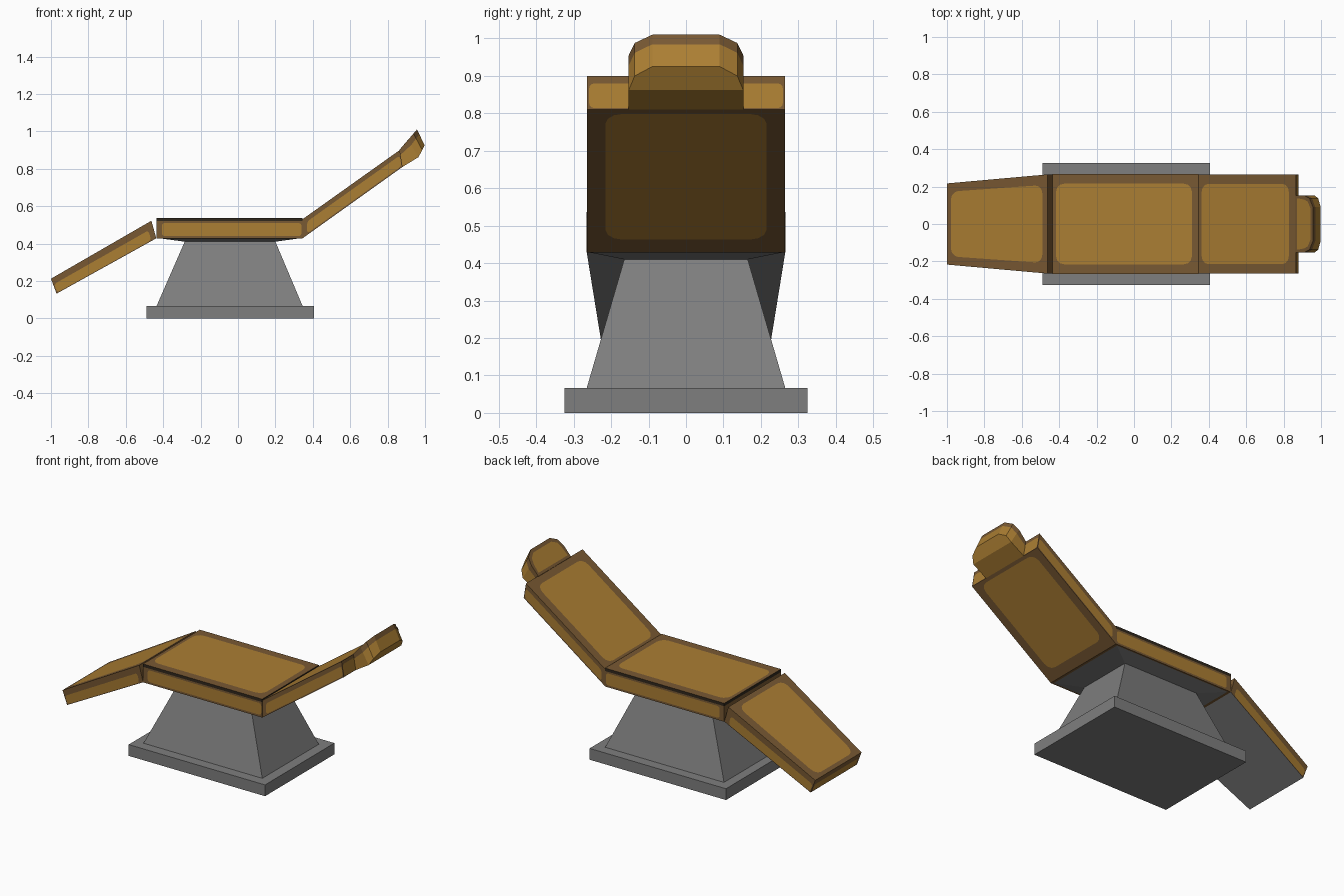
import bpy, bmesh, math
from mathutils import Vector

cube = bpy.data.objects.get("Cube")
if cube:
    bpy.data.objects.remove(cube, do_unlink=True)


def material(name, rgb):
    m = bpy.data.materials.new(name)
    m.use_nodes = True
    m.diffuse_color = (*rgb, 1)
    m.node_tree.nodes["Principled BSDF"].inputs["Base Color"].default_value = (*rgb, 1)
    return m


MATS = [material("tan leather", (0.41, 0.21, 0.033)),
        material("brown leather edge", (0.19, 0.10, 0.033)),
        material("grey metal", (0.21, 0.21, 0.21)),
        material("dark brown seam", (0.03, 0.021, 0.012))]
TAN, BROWN, GREY, DARK = range(4)


def finish(name, bm):
    bmesh.ops.remove_doubles(bm, verts=bm.verts, dist=0.0001)
    bmesh.ops.recalc_face_normals(bm, faces=bm.faces)
    mesh = bpy.data.meshes.new(name)
    bm.to_mesh(mesh)
    bm.free()
    for m in MATS:
        mesh.materials.append(m)
    obj = bpy.data.objects.new(name, mesh)
    bpy.context.collection.objects.link(obj)
    return obj


def face(bm, points, mat):
    f = bm.faces.new([bm.verts.new(p) for p in points])
    f.material_index = mat


def panel(bm, q, insets, radius):
    """Brown quad with a rounded tan field cut into it; insets are left, right, bottom, top."""
    left, right, low, high = insets
    wide = ((q[1] - q[0]).length + (q[2] - q[3]).length) / 2
    tall = ((q[3] - q[0]).length + (q[2] - q[1]).length) / 2

    def at(x, y):
        u, v = x / wide, y / tall
        return q[0].lerp(q[1], u).lerp(q[3].lerp(q[2], u), v)

    centres = [(left + radius, low + radius), (wide - right - radius, low + radius),
               (wide - right - radius, tall - high - radius), (left + radius, tall - high - radius)]
    corners = []
    for i, (cx, cy) in enumerate(centres):
        angles = [math.pi + (i + k / 3) * math.pi / 2 for k in range(4)]
        corners.append([at(cx + radius * math.cos(a), cy + radius * math.sin(a)) for a in angles])
    face(bm, [p for c in corners for p in c], TAN)
    for i, c in enumerate(corners):
        j = (i + 1) % 4
        for a, b in zip(c, c[1:]):
            face(bm, [q[i], b, a], BROWN)
        face(bm, [q[i], q[j], corners[j][0], c[-1]], BROWN)


def slab(name, profile, look):
    """Six-sided block from (x, z, half width) corners; look maps a side to a colour or insets."""
    f = [Vector((x, -w, z)) for x, z, w in profile]
    b = [Vector((x, w, z)) for x, z, w in profile]
    sides = {"front": (f[0], f[1], f[2], f[3]), "back": (b[1], b[0], b[3], b[2]),
             "top": (f[3], f[2], b[2], b[3]), "bottom": (f[1], f[0], b[0], b[1]),
             "left": (b[0], f[0], f[3], b[3]), "right": (f[1], b[1], b[2], f[2])}
    bm = bmesh.new()
    for side, quad in sides.items():
        style = look.get(side, look.get("all"))
        if side == "back" and "front" in look:
            l, r, lo, hi = look["front"]
            style = (r, l, lo, hi)
        if isinstance(style, int):
            face(bm, quad, style)
        else:
            panel(bm, quad, style, 0.045 if side in ("top", "bottom") else 0.015)
    return finish(name, bm)


def ring(x0, x1, z, w):
    return [(x0, z, w), (x1, z, w)]


def frustum(name, low, high, look):
    return slab(name, low + high[::-1], look)


# Base and pedestal
GREY_ALL = {"all": GREY}
frustum("base_plate", ring(-0.49, 0.405, 0, 0.325), ring(-0.49, 0.405, 0.067, 0.325), GREY_ALL)
frustum("pedestal", ring(-0.435, 0.345, 0.067, 0.265), ring(-0.285, 0.2, 0.41, 0.165), GREY_ALL)
frustum("seat_underside", ring(-0.285, 0.2, 0.41, 0.165), ring(-0.435, 0.345, 0.43, 0.266), GREY_ALL)

# Seat cushion with a dark seam under its top
frustum("seat_cushion", ring(-0.437, 0.345, 0.428, 0.266), ring(-0.437, 0.345, 0.52, 0.266),
        {"all": BROWN, "front": (0.03, 0.006, 0.012, 0.01)})
frustum("seat_top", ring(-0.437, 0.345, 0.52, 0.266), ring(-0.437, 0.345, 0.537, 0.266),
        {"all": DARK, "top": (0.02, 0.035, 0.05, 0.05)})

# Leg rest, tapering toward the foot
slab("leg_rest", [(-0.97, 0.132, 0.217), (-0.437, 0.428, 0.265),
                  (-0.463, 0.522, 0.265), (-1.0, 0.212, 0.217)],
     {"all": BROWN, "bottom": GREY, "top": (0.025, 0.03, 0.05, 0.05),
      "front": (0.006, 0.03, 0.004, 0.036), "left": (0.015, 0.015, 0.004, 0.036)})

# Backrest
slab("backrest", [(0.345, 0.428, 0.265), (0.88, 0.81, 0.265),
                  (0.865, 0.9, 0.265), (0.345, 0.53, 0.265)],
     {"all": BROWN, "top": (0.02, 0.045, 0.05, 0.05), "bottom": (0.02, 0.06, 0.05, 0.05),
      "front": (0.03, 0.006, 0.008, 0.028), "right": (0.006, 0.006, 0.004, 0.02)})

# Headrest: stations of (top x, top z, bottom x, bottom z, half width)
stations = [(0.862, 0.9, 0.88, 0.81, 0.153), (0.91, 0.955, 0.965, 0.862, 0.153),
            (0.938, 0.988, 0.985, 0.9, 0.137), (0.957, 1.01, 0.998, 0.925, 0.09)]
outline = [(s, -1) for s in stations] + [(s, 1) for s in reversed(stations)]
upper = [Vector((s[0], d * s[4], s[1])) for s, d in outline]
lower = [Vector((s[2], d * s[4], s[3])) for s, d in outline]
middle = [a.lerp(b, 0.3) for a, b in zip(upper, lower)]
bm = bmesh.new()
face(bm, upper, BROWN)
for i in range(len(outline)):
    j = (i + 1) % len(outline)
    face(bm, [middle[i], middle[j], upper[j], upper[i]], BROWN)
    face(bm, [lower[i], lower[j], middle[j], middle[i]], TAN)
for i in range(len(stations) - 1):
    face(bm, [lower[i], lower[-1 - i], lower[-2 - i], lower[i + 1]], TAN)
bm.faces.ensure_lookup_table()
cap = bm.faces[0]
bmesh.ops.recalc_face_normals(bm, faces=bm.faces)
bmesh.ops.inset_individual(bm, faces=[cap], thickness=0.022)
cap.material_index = TAN
finish("headrest", bm)
